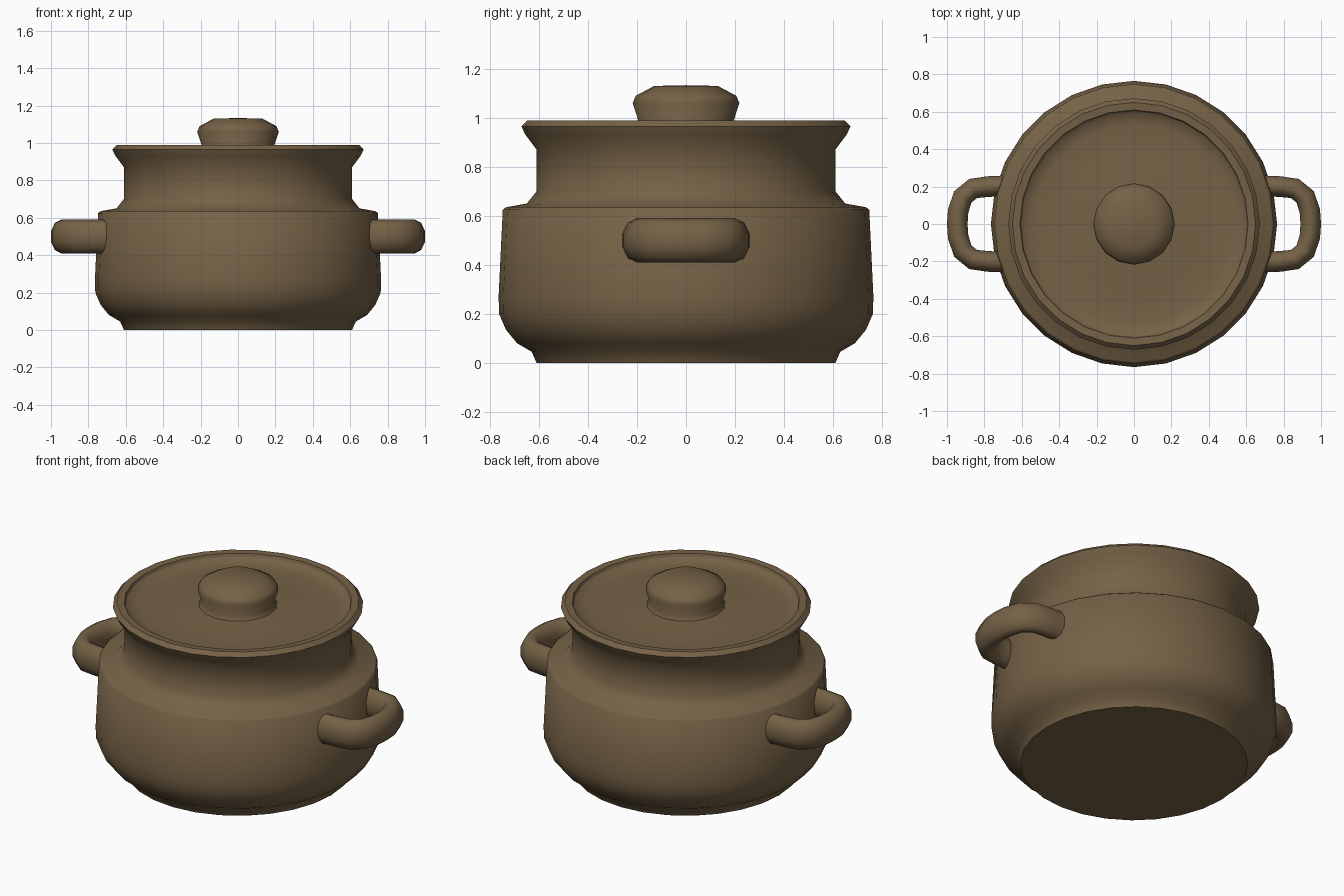
import bpy, bmesh, math
from mathutils import Vector

cube = bpy.data.objects.get("Cube")
if cube:
    bpy.data.objects.remove(cube, do_unlink=True)

clay = bpy.data.materials.new("brown clay")
clay.use_nodes = True
colour = (0.18, 0.122, 0.062, 1)
clay.diffuse_color = colour
bsdf = clay.node_tree.nodes["Principled BSDF"]
bsdf.inputs["Base Color"].default_value = colour
bsdf.inputs["Roughness"].default_value = 0.8


def finish(name, bm, angle):
    bmesh.ops.recalc_face_normals(bm, faces=bm.faces)
    mesh = bpy.data.meshes.new(name)
    bm.to_mesh(mesh)
    bm.free()
    mesh.materials.append(clay)
    obj = bpy.data.objects.new(name, mesh)
    bpy.context.collection.objects.link(obj)
    bpy.ops.object.select_all(action='DESELECT')
    obj.select_set(True)
    bpy.context.view_layer.objects.active = obj
    bpy.ops.object.shade_smooth_by_angle(angle=math.radians(angle))
    return obj


def lathe(name, profile, sides, angle=50):
    """Spin a (radius, height) profile around the vertical axis."""
    bm = bmesh.new()
    verts = [bm.verts.new((r, 0, z)) for r, z in profile]
    edges = [bm.edges.new(pair) for pair in zip(verts, verts[1:])]
    bmesh.ops.spin(bm, geom=verts + edges, cent=(0, 0, 0), axis=(0, 0, 1),
                   angle=math.tau, steps=sides, use_duplicate=False)
    bmesh.ops.remove_doubles(bm, verts=bm.verts, dist=0.0005)
    return finish(name, bm, angle)


def handle(name, side):
    """Sweep an oval section along a bowed path."""
    half = [(0.66, 0.205), (0.78, 0.2), (0.86, 0.19), (0.915, 0.145), (0.94, 0.07)]
    path = half + [(0.945, 0)] + [(x, -y) for x, y in reversed(half)]
    path = [Vector((side * x, y, 0.5)) for x, y in path]
    bm = bmesh.new()
    rings = []
    for i, p in enumerate(path):
        along = path[min(i + 1, len(path) - 1)] - path[max(i - 1, 0)]
        across = along.normalized().cross(Vector((0, 0, 1)))
        ring = []
        for k in range(10):
            a = math.tau * (k + 0.5) / 10
            ring.append(bm.verts.new(p + across * math.cos(a) * 0.058
                                     + Vector((0, 0, math.sin(a) * 0.09))))
        rings.append(ring)
    for a, b in zip(rings, rings[1:]):
        for k in range(10):
            j = (k + 1) % 10
            bm.faces.new((a[k], a[j], b[j], b[k]))
    bm.faces.new(rings[0])
    bm.faces.new(rings[-1])
    return finish(name, bm, 60)


# Pot: foot, rounded belly, shoulder ledge, neck and flared rim
lathe("pot_body", [
    (0, 0), (0.61, 0), (0.63, 0.045), (0.69, 0.08), (0.735, 0.135), (0.763, 0.2),
    (0.765, 0.27), (0.748, 0.625), (0.735, 0.635), (0.65, 0.65), (0.61, 0.7),
    (0.61, 0.87), (0.655, 0.93), (0.672, 0.965), (0.65, 0.988), (0.61, 0.985),
    (0.59, 0.94)], 28)

# Lid: shallow dish set inside the rim
lathe("lid", [(0.61, 0.975), (0.585, 0.955), (0.53, 0.945), (0.35, 0.955),
              (0.23, 0.965), (0, 0.97)], 28)

# Knob
lathe("lid_knob", [(0.215, 0.96), (0.195, 0.99), (0.218, 1.06), (0.205, 1.09),
                   (0.13, 1.13), (0, 1.133)], 16, 60)

for label, side in (("left", 1), ("right", -1)):
    handle(label + "_handle", side)
